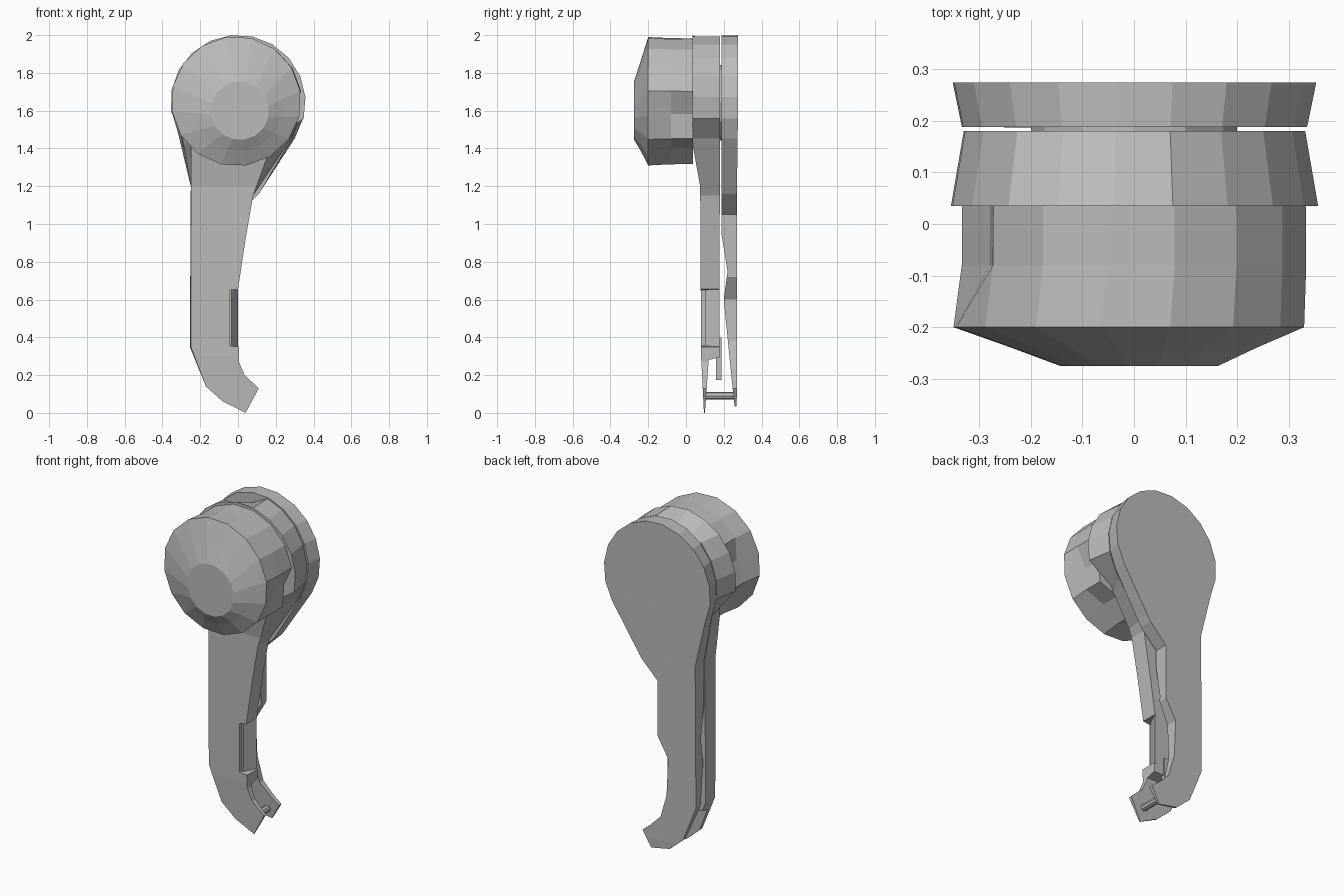
import bpy, bmesh, math
from mathutils import Vector

cube = bpy.data.objects.get("Cube")
if cube:
    bpy.data.objects.remove(cube, do_unlink=True)

# One plain grey finish for every part
grey = bpy.data.materials.new("plain_grey")
grey.use_nodes = True
colour = (0.5, 0.5, 0.5, 1)
grey.diffuse_color = colour
grey.node_tree.nodes["Principled BSDF"].inputs["Base Color"].default_value = colour

HEAD_Z = 1.643


def finish(bm, name):
    bmesh.ops.recalc_face_normals(bm, faces=bm.faces)
    mesh = bpy.data.meshes.new(name)
    bm.to_mesh(mesh)
    bm.free()
    mesh.materials.append(grey)
    obj = bpy.data.objects.new(name, mesh)
    bpy.context.scene.collection.objects.link(obj)
    return obj


def loft(rings):
    """Join equal rings of points with sides and two end caps."""
    bm = bmesh.new()
    rows = [[bm.verts.new(p) for p in ring] for ring in rings]
    for a, b in zip(rows, rows[1:]):
        for i in range(len(a)):
            j = (i + 1) % len(a)
            bm.faces.new((a[i], a[j], b[j], b[i]))
    bm.faces.new(rows[0])
    bm.faces.new(rows[-1])
    return bm


def graph(points, z):
    """Value at height z on a piecewise straight graph of (z, value)."""
    if z <= points[0][0]:
        return points[0][1]
    for (z0, v0), (z1, v1) in zip(points, points[1:]):
        if z <= z1:
            return v0 + (v1 - v0) * (z - z0) / (z1 - z0)
    return points[-1][1]


def outline(tip, inner_side):
    """Round head running down into a curved grip."""
    arc = [math.radians(-32 + 238 * i / 13) for i in range(14)]
    head = [(0.358 * math.cos(a), HEAD_Z + 0.358 * math.sin(a)) for a in arc]
    left = [(-0.25, 1.2), (-0.255, 0.35), (-0.17, 0.14), (-0.08, 0.06)]
    return head + left + tip + inner_side


def widen(points, width):
    return [(x * (width if z > 1.4 else 1), z) for x, z in points]


def shell(name, front_ring, back_ring, front, back):
    """Plate between two outlines, its front and back following height graphs."""
    bm = loft([[(x, y, z) for x, z in ring]
               for y, ring in enumerate((front_ring, back_ring))])
    for z in sorted({p[0] for p in front + back}):
        bmesh.ops.bisect_plane(bm, geom=bm.verts[:] + bm.edges[:] + bm.faces[:],
                               plane_co=(0, 0, z), plane_no=(0, 0, 1), dist=1e-5)
    for v in bm.verts:
        v.co.y = graph(front if v.co.y < 0.5 else back, v.co.z)
    bmesh.ops.triangulate(bm, faces=[f for f in bm.faces if len(f.verts) > 4])
    return finish(bm, name)


# Front half: thick behind the knob, thin at the tip, notched for the trigger
front_tip = [(0.04, 0), (0.11, 0.13), (0.035, 0.2), (0.005, 0.27), (0.005, 0.35)]
notch = [(-0.045, 0.355), (-0.045, 0.65), (0.0, 0.655), (0.04, 0.92), (0.08, 1.15)]
front_points = outline(front_tip, notch)
# The neck is chamfered in front, and the rim dips at the top behind
neck = [(max(-0.25, min(0.19, x)), z) if z < 1.52 else (x, z) for x, z in front_points]
dipped = [(x, z - 0.06) if z > 1.9 and -0.2 < x < 0.05 else (x, z)
          for x, z in widen(front_points, 0.93)]
shell("front_shell", neck, dipped,
      [(0.0, 0.095), (0.3, 0.08), (1.2, 0.075), (1.42, 0.035)],
      [(0.0, 0.1), (0.28, 0.12), (0.295, 0.178), (1.0, 0.178), (1.15, 0.18)])

# Back half: flat outside, narrower grip, with a gap along the join
back_tip = [(0.045, 0.035), (0.1, 0.13), (0.05, 0.17), (-0.02, 0.24)]
back_inner = [(-0.06, 0.38), (-0.07, 0.6), (0.0, 0.72), (0.0, 1.05), (0.11, 1.16)]
back_points = outline(back_tip, back_inner)
shell("back_shell", widen(back_points, 0.94), widen(back_points, 0.99),
      [(0.0, 0.262), (0.1, 0.25), (0.6, 0.2), (0.75, 0.22), (0.95, 0.187), (1.2, 0.188)],
      [(0.0, 0.265), (0.1, 0.27), (1.2, 0.27), (1.5, 0.274)])


def disc(y, radius, centre_x, centre_z, dent=0):
    ring = []
    for i in range(16):
        a = math.radians(9) + 2 * math.pi * i / 16
        # Finger hollows on the lower and side corners only
        r = radius - (dent if i % 2 and math.sin(a) < 0.4 else 0)
        ring.append((centre_x + r * math.cos(a), y, centre_z + r * math.sin(a)))
    return ring


# Round knob with a blunt, slightly domed face
finish(loft([disc(0.036, 0.337, 0, 1.65, 0.05), disc(-0.08, 0.338, 0, 1.65, 0.05),
             disc(-0.2, 0.344, -0.01, 1.65), disc(-0.24, 0.24, 0, 1.625),
             disc(-0.275, 0.155, 0.01, 1.6)]), "knob")


def rod(name, start, end, radius, sides):
    start, end = Vector(start), Vector(end)
    bm = bmesh.new()
    bmesh.ops.create_cone(bm, cap_ends=True, segments=sides, radius1=radius,
                          radius2=radius, depth=(end - start).length)
    turn = (end - start).to_track_quat("Z", "Y")
    for v in bm.verts:
        v.co = turn @ v.co + (start + end) / 2
    return finish(bm, name)


def block(name, low, high):
    bm = bmesh.new()
    bmesh.ops.create_cube(bm, size=1)
    for v in bm.verts:
        v.co = [h if c > 0 else l for c, l, h in zip(v.co, low, high)]
    return finish(bm, name)


# Parts joining the two halves
rod("axle", (0, 0.15, HEAD_Z), (0, 0.22, HEAD_Z), 0.2, 12)
rod("tip_pin", (0.02, 0.095, 0.09), (0.02, 0.262, 0.09), 0.02, 8)
block("inner_bar", (-0.1, 0.16, 0.175), (-0.06, 0.188, 0.4))

# Sloped trigger in the notch
trigger = block("trigger", (-0.05, 0.1, 0.352), (0.0, 0.178, 0.654))
for v in trigger.data.vertices:
    if v.co.x > -0.02 and v.co.y < 0.15:
        v.co.x = -0.035
